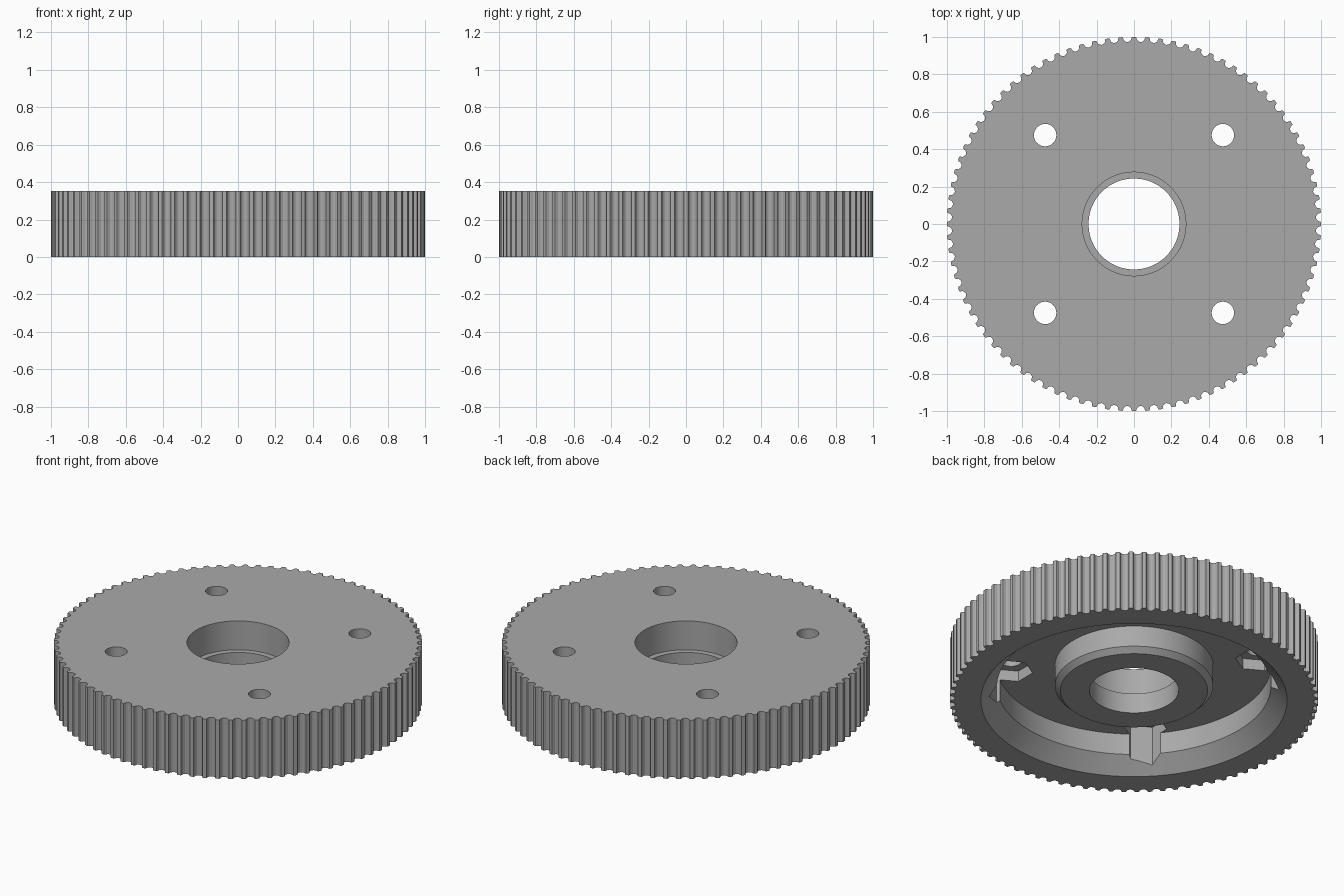
import bpy, bmesh, math
from mathutils import Matrix

default = bpy.data.objects.get("Cube")
if default:
    bpy.data.objects.remove(default, do_unlink=True)

HEIGHT = 0.353
TEETH = 88
GROOVE_R = 0.022       # round groove floor
GROOVE_DEPTH = 0.027

grey = bpy.data.materials.new("plain grey")
grey.use_nodes = True
colour = (0.4, 0.4, 0.4, 1)
grey.diffuse_color = colour
grey.node_tree.nodes["Principled BSDF"].inputs["Base Color"].default_value = colour


def make_object(name, bm):
    bmesh.ops.recalc_face_normals(bm, faces=bm.faces[:])
    mesh = bpy.data.meshes.new(name)
    bm.to_mesh(mesh)
    bm.free()
    mesh.materials.append(grey)
    obj = bpy.data.objects.new(name, mesh)
    bpy.context.scene.collection.objects.link(obj)
    return obj


def prism(name, outline, z0, z1):
    bm = bmesh.new()
    face = bm.faces.new([bm.verts.new((x, y, z0)) for x, y in outline])
    out = bmesh.ops.extrude_face_region(bm, geom=[face])
    top = [v for v in out["geom"] if isinstance(v, bmesh.types.BMVert)]
    bmesh.ops.translate(bm, verts=top, vec=(0, 0, z1 - z0))
    return make_object(name, bm)


def lathe(name, profile, steps=96):
    bm = bmesh.new()
    verts = [bm.verts.new((r, 0, z)) for r, z in profile]
    edges = [bm.edges.new(pair) for pair in zip(verts, verts[1:])]
    bmesh.ops.spin(bm, geom=verts + edges, cent=(0, 0, 0), axis=(0, 0, 1),
                   angle=math.tau, steps=steps, use_duplicate=False)
    bmesh.ops.remove_doubles(bm, verts=bm.verts[:], dist=1e-4)
    return make_object(name, bm)


def polygon(cx, cy, r, sides, turn=0):
    return [(cx + r * math.cos(turn + math.tau * i / sides),
             cy + r * math.sin(turn + math.tau * i / sides)) for i in range(sides)]


# Toothed rim: a disc outline with a rounded groove between teeth
outline = []
for t in range(TEETH):
    mid = math.tau * (t + 0.5) / TEETH
    turn = Matrix.Rotation(mid, 2)
    local = [(1.0, -GROOVE_R * 1.15)]
    for i in range(7):
        a = math.pi * i / 6
        local.append((0.994 - (GROOVE_DEPTH - 0.006) * math.sin(a), -GROOVE_R * math.cos(a)))
    local.append((1.0, GROOVE_R * 1.15))
    for r, s in local:
        outline.append((r * math.cos(mid) - s * math.sin(mid),
                        r * math.sin(mid) + s * math.cos(mid)))
pulley = prism("toothed_pulley", outline, 0, HEIGHT)

# Hollow underside that leaves the hub and the chamfered rim
cutters = [lathe("underside_cutter", [
    (0, -0.1), (0.932, -0.1), (0.744, 0.088), (0.744, 0.216),
    (0.43, 0.216), (0.43, 0.09), (0.40, 0.06), (0, 0.06)])]

# Stepped centre bore
cutters.append(lathe("bore_cutter", [
    (0, -0.1), (0.243, -0.1), (0.243, 0.18), (0.277, 0.18), (0.277, 0.5), (0, 0.5)]))

# Bolt holes with hexagonal nut pockets below
for sx in (-1, 1):
    for sy in (-1, 1):
        x, y = sx * 0.475, sy * 0.475
        cutters.append(prism("bolt_cutter", polygon(x, y, 0.06, 32), -0.1, 0.5))
        cutters.append(prism("nut_cutter", polygon(x, y, 0.12, 6, math.pi / 2), -0.1, 0.28))

for cutter in cutters:
    cutter.hide_render = True
    cutter.hide_set(True)
    mod = pulley.modifiers.new(cutter.name, 'BOOLEAN')
    mod.operation = 'DIFFERENCE'
    mod.solver = 'EXACT'
    mod.object = cutter

# Bake the cuts, then drop the cutters
bpy.context.view_layer.objects.active = pulley
pulley.select_set(True)
for mod in list(pulley.modifiers):
    bpy.ops.object.modifier_apply(modifier=mod.name)
for cutter in cutters:
    bpy.data.objects.remove(cutter, do_unlink=True)
bpy.ops.object.shade_smooth_by_angle(angle=math.radians(25))
